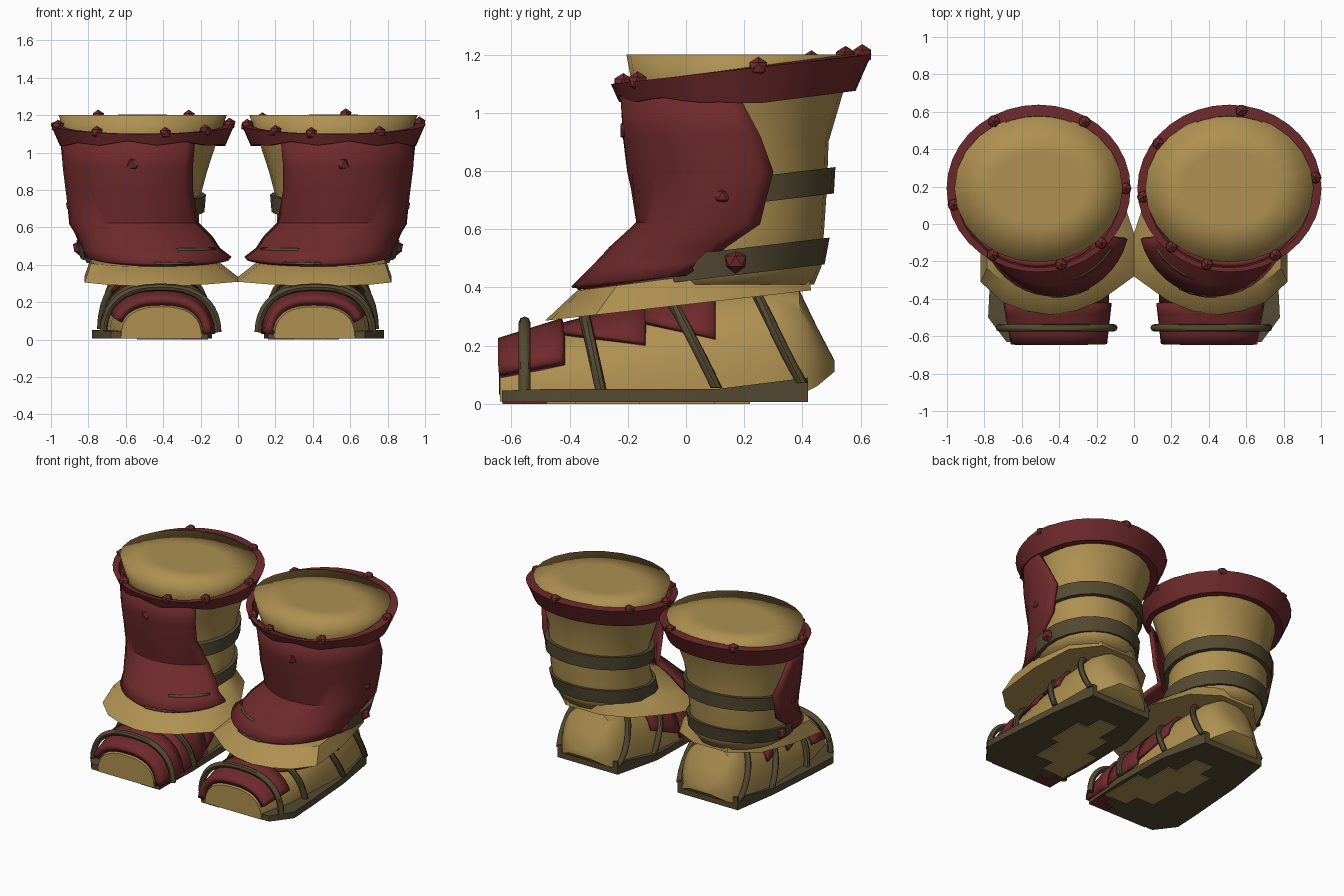
import bpy, bmesh, math
from math import sin, cos, pi, radians

if "Cube" in bpy.data.objects:
    bpy.data.objects.remove(bpy.data.objects["Cube"], do_unlink=True)


def material(name, rgb):
    m = bpy.data.materials.new(name)
    m.use_nodes = True
    m.diffuse_color = (*rgb, 1)
    m.node_tree.nodes["Principled BSDF"].inputs["Base Color"].default_value = (*rgb, 1)
    return m


TAN = material("tan leather", (0.425, 0.28, 0.082))
RED = material("dark red leather", (0.16, 0.023, 0.025))
BROWN = material("dark brown strap", (0.09, 0.068, 0.032))


def finish(name, bm, mat, thick=0, angle=45, mirror=True):
    """Turn a bmesh into an object, normally mirrored to both boots."""
    bmesh.ops.recalc_face_normals(bm, faces=bm.faces)
    me = bpy.data.meshes.new(name)
    bm.to_mesh(me)
    bm.free()
    me.materials.append(mat)
    ob = bpy.data.objects.new(name, me)
    bpy.context.collection.objects.link(ob)
    if thick:
        s = ob.modifiers.new("thickness", 'SOLIDIFY')
        s.thickness, s.offset = thick, 0
    if mirror:
        ob.modifiers.new("other boot", 'MIRROR').use_mirror_merge = False
    if angle:
        bpy.ops.object.select_all(action='DESELECT')
        bpy.context.view_layer.objects.active = ob
        ob.select_set(True)
        bpy.ops.object.shade_smooth_by_angle(angle=radians(angle))


def loft(name, rows, mat, loop=True, caps=True, thick=0, ring=False, angle=45):
    """Skin rows of points; loop closes each row, ring joins last row to first."""
    bm = bmesh.new()
    vs = [[bm.verts.new(p) for p in row] for row in rows]
    n = len(rows[0])
    pairs = list(zip(vs, vs[1:])) + ([(vs[-1], vs[0])] if ring else [])
    for a, b in pairs:
        for i in range(n if loop else n - 1):
            j = (i + 1) % n
            bm.faces.new((a[i], a[j], b[j], b[i]))
    if caps:
        bm.faces.new(vs[0])
        bm.faces.new(vs[-1])
    finish(name, bm, mat, thick, angle)


def interp(table, v):
    """Linear lookup in a table sorted by its first column."""
    v = min(max(v, table[0][0]), table[-1][0])
    for a, b in zip(table, table[1:]):
        if v <= b[0]:
            k = (v - a[0]) / (b[0] - a[0])
            return [p + (q - p) * k for p, q in zip(a[1:], b[1:])]


ANGLES = [2 * pi * i / 24 for i in range(24)]

# Leg: z, centre x, centre y, radius x, radius y
LEG = [(0.41, .51, .13, .30, .31), (0.47, .52, .15, .31, .315), (0.6, .53, .18, .32, .295),
       (0.75, .53, .19, .325, .295), (0.9, .52, .175, .355, .315), (1.07, .51, .18, .40, .36),
       (1.2, .51, .19, .45, .395)]


def leg_point(a, z, grow=0):
    cx, cy, rx, ry = interp(LEG, z)
    return cx + (rx + grow) * sin(a), cy - (ry + grow) * cos(a), z


leg_rows = [[leg_point(a, r[0]) for a in ANGLES] for r in LEG]
leg_rows.append([leg_point(a, 1.2, -.2) for a in ANGLES])
loft("leg_shaft", leg_rows, TAN, angle=180)

# Tilted straps round the leg
for name, z0, out in (("lower_leg_strap", .485, .024), ("upper_leg_strap", .725, .028)):
    rows = []
    for dz, grow in ((-.045, -.03), (-.045, out), (.045, out), (.045, -.03)):
        row = []
        for a in ANGLES:
            x, y, z = leg_point(a, z0 + dz, grow)
            row.append((x, y, z + .12 * (y - .15)))
        rows.append(row)
    loft(name, rows, BROWN, caps=False, ring=True)


# Flared, tilted rim at the top, shallow and wavy in front, deeper behind
def rim_point(a, r, drop):
    y = .19 - .445 * cos(a)
    depth = .05 + .075 * min(1, max(0, (y + .25) / .5))
    if drop:
        r *= depth / .125
    wave = .012 * sin(a * 9) * max(0, cos(a)) * drop
    z = 1.10 + (y + .25) * .114 - depth * drop + wave
    return .51 + (.492 + r) * sin(a), .19 - (.448 + r) * cos(a), z


RIM = ((-.06, -.03), (0, 0), (-.025, .45), (-.055, 1), (-.11, 1))
rim_angles = [2 * pi * i / 36 for i in range(36)]
loft("top_rim", [[rim_point(a, r, d) for a in rim_angles] for r, d in RIM], RED, caps=False, ring=True)

# Shin guard: height, centre, radii, inner and outer end angle, tilt
GUARD = [(0.40, .42, .02, .39, .40, -76, 87, .11), (0.46, .45, .06, .37, .38, -70, 92, .08),
         (0.53, .48, .10, .37, .355, -66, 97, .05), (0.62, .53, .15, .36, .31, -60, 109, 0),
         (0.80, .52, .16, .39, .35, -44, 113, 0), (0.92, .52, .17, .405, .375, -42, 103, 0),
         (1.09, .51, .18, .43, .395, -40, 88, 0)]


def guard_point(z, f, grow=0):
    cx, cy, rx, ry, a0, a1, tilt = interp(GUARD, z)
    a = radians(a0 + (a1 - a0) * f)
    y = cy - (ry + grow) * cos(a)
    return cx + (rx + grow) * sin(a), y, z + tilt * (y - cy + ry)


loft("shin_guard", [[guard_point(r[0], i / 18) for i in range(19)] for r in GUARD], RED,
     loop=False, caps=False, thick=.025)
# Dark slits near the guard's lower edge
loft("guard_slit", [[guard_point(z + .03 * f, f, .016) for f in (.06, .12, .18, .24, .3)]
                    for z in (.464, .476)], BROWN, loop=False, caps=False, thick=.008)
loft("guard_edge_slit", [[guard_point(z, f, .014) for f in (.3, .36, .42, .48)]
                         for z in (.402, .412)], BROWN, loop=False, caps=False, thick=.008)

# Ankle skirt flaring over the foot
SKIRT = [(.82, 0), (.82, -.2), (.82, -.31), (.7, -.42), (.58, -.465), (.45, -.485), (.31, -.465),
         (.18, -.41), (.0, -.28), (.0, -.05), (.05, .1), (.18, .33), (.36, .43), (.62, .43), (.77, .28)]
lower = [(x, y, .285 + (y + .49) * .114) for x, y in SKIRT]
upper = [(.48 + (x - .48) * (.9 if x > .48 else .74), .02 + (y - .02) * (.78 if y < 0 else .97),
          .40 + (y + .38) * .1) for x, y in SKIRT]
loft("ankle_skirt", [lower, upper], TAN)

# Foot: y, centre x, half width, top, bottom
FOOT = [(-.64, .41, .215, .175, .008), (-.42, .42, .265, .26, .012), (-.14, .43, .275, .33, .012),
        (.1, .45, .265, .385, .012), (.3, .46, .24, .41, .012), (.39, .46, .22, .39, .03),
        (.45, .46, .17, .265, .06), (.51, .46, .08, .15, .11)]
ROUND = .8


def foot_point(y, t, grow=0):
    cx, w, top, bot = interp(FOOT, y)
    c, s = cos(pi * t), max(0, sin(pi * t))
    x = cx - (w + grow) * math.copysign(abs(c) ** ROUND, c)
    return x, y, bot + (top + grow - bot) * s ** ROUND


loft("foot", [[foot_point(r[0], i / 18) for i in range(19)] for r in FOOT], TAN)


def height_to_t(y, z, grow):
    _, _, top, bot = interp(FOOT, y)
    f = min(.98, max(.02, (z - bot) / (top + grow - bot)))
    return math.asin(f ** (1 / ROUND)) / pi


# Red flaps over the instep; (front, back) pairs of y, growth, outer and inner edge heights
def flap(name, ys, grows, outer, inner, thick):
    rows = []
    for k in (0, .25, .5, .75, 1):
        y, g, zo, zi = [p + (q - p) * k for p, q in (ys, grows, outer, inner)]
        t0, t1 = height_to_t(y, zi, g), 1 - height_to_t(y, zo, g)
        rows.append([foot_point(y, t0 + (t1 - t0) * i / 18, g) for i in range(19)])
    loft(name, rows, RED, loop=False, caps=False, thick=thick)


flap("toe_flap", (-.64, -.42), (.03, .014), (.10, .14), (.03, .03), .044)
flap("middle_flap", (-.43, -.14), (.012, .012), (.245, .205), (.04, .07), .02)
flap("ankle_flap", (-.14, .1), (.010, .010), (.28, .225), (.1, .2), .02)


# Round cords draped over the foot: y at the top, y at the sole
def cord(name, y_top, y_low, grow, radius=.02):
    pts = []
    for i in range(21):
        t = .02 + .96 * i / 20
        k = 1 - sin(pi * t) ** ROUND
        pts.append(foot_point(y_top + (y_low - y_top) * k, t, grow))
    rows = []
    for i, (x, y, z) in enumerate(pts):
        a, b = pts[max(0, i - 1)], pts[min(20, i + 1)]
        dx, dz = b[0] - a[0], b[2] - a[2]
        d = math.hypot(dx, dz)
        ring = []
        for q in range(8):
            u, v = radius * cos(pi * q / 4), radius * sin(pi * q / 4)
            ring.append((x - v * dz / d, y + u, z + v * dx / d))
        rows.append(ring)
    loft(name, rows, BROWN)


cord("toe_cord", -.555, -.555, .072)
cord("front_cord", -.35, -.285, .026)
cord("middle_cord", -.06, .125, .02)
cord("heel_cord", .22, .42, .02)

# Sole with a wide outer toe, rising at the heel: y, inner x, outer x, top
SOLE = [(-.632, .16, .68, .045), (-.5, .15, .78, .05), (-.3, .14, .77, .05),
        (.1, .15, .74, .05), (.42, .23, .69, .09)]
loft("sole", [[(a, y, .006), (b, y, .006), (b, y, z), (a, y, z)] for y, a, b, z in SOLE], BROWN)


# Worn patches under the sole
def patch(name, outline, mat):
    loft(name, [[(x, y, z) for x, y in outline] for z in (0, .007)], mat)


patch("worn_sole_patch", [(.17, -.48), (.34, -.48), (.34, -.38), (.48, -.38), (.48, -.16), (.54, -.16),
                          (.54, .1), (.46, .1), (.46, .22), (.32, .22), (.32, .04), (.25, .04),
                          (.25, -.16), (.17, -.16)], TAN)
patch("toe_wrap_patch", [(.16, -.63), (.3, -.63), (.3, -.56), (.22, -.56), (.22, -.48), (.16, -.48)], RED)


# Faceted studs
def stud(name, pos, radius, mirror=True):
    bm = bmesh.new()
    bmesh.ops.create_icosphere(bm, subdivisions=1, radius=radius)
    bmesh.ops.translate(bm, verts=bm.verts, vec=pos)
    finish(name, bm, RED, angle=0, mirror=mirror)


RIM_STUDS = {"left": (1, (-15, 32, 98, 172, 235, 276, 318)),
             "right": (-1, (-15, 32, 78, 149, 212, 270, 314))}
for side, (sign, degrees) in RIM_STUDS.items():
    for i, deg in enumerate(degrees):
        x, y, z = rim_point(radians(deg), -.028, 0)
        stud(f"{side}_rim_stud_{i + 1}", (sign * x, y, z), .036, mirror=False)
stud("strap_stud", (.845, .17, .49), .042)
stud("guard_stud", (.89, .125, .715), .034)
stud("shin_stud", (.56, -.185, .94), .048)
